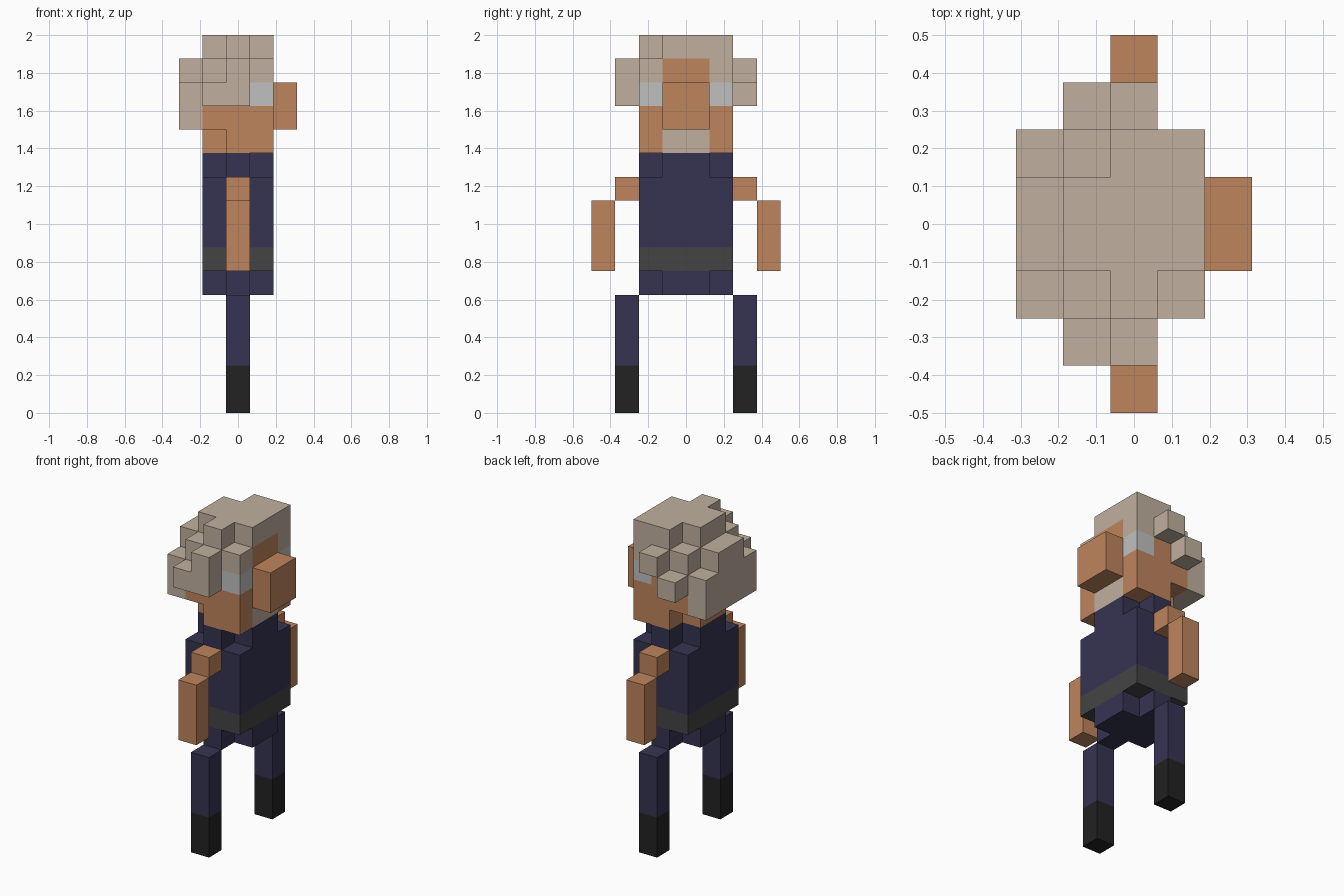
import bpy
import bmesh
from mathutils import Vector

cube = bpy.data.objects.get("Cube")
if cube:
    bpy.data.objects.remove(cube, do_unlink=True)

UNIT = 0.125                              # edge of one block
ORIGIN = Vector((-2.5, -4.0, 0.0))        # grid corner, in blocks


def srgb(hex_code):
    vals = [int(hex_code[i:i + 2], 16) / 255 for i in (0, 2, 4)]
    return [v / 12.92 if v <= 0.04045 else ((v + 0.055) / 1.055) ** 2.4
            for v in vals] + [1.0]


def make_material(name, hex_code):
    mat = bpy.data.materials.new(name)
    mat.use_nodes = True
    mat.diffuse_color = srgb(hex_code)
    mat.node_tree.nodes["Principled BSDF"].inputs["Base Color"].default_value = srgb(hex_code)
    return mat


HAIR = make_material("grey_beige_hair", "C0B09F")
SKIN = make_material("tan_skin", "BF855D")
NAVY = make_material("navy_cloth", "363452")
BELT = make_material("dark_grey_belt", "444444")
BOOT = make_material("black_boots", "222222")
EYES = make_material("light_grey_eyes", "C0C0C0")


def part(name, mat, *boxes):
    """Fuse boxes (x0, x1, y0, y1, z0, z1 in blocks) into one outer skin."""
    cells = {(x, y, z) for a, b, c, d, e, f in boxes
             for x in range(a, b) for y in range(c, d) for z in range(e, f)}
    bm = bmesh.new()
    for cell in cells:
        for axis in range(3):
            for side in (0, 1):
                beside = list(cell)
                beside[axis] += 2 * side - 1
                if tuple(beside) in cells:
                    continue
                corners = []
                for u, v in ((0, 0), (1, 0), (1, 1), (0, 1)):
                    p = Vector(cell)
                    p[axis] += side
                    p[(axis + 1) % 3] += u
                    p[(axis + 2) % 3] += v
                    corners.append(bm.verts.new((p + ORIGIN) * UNIT))
                bm.faces.new(corners if side else corners[::-1])
    bmesh.ops.remove_doubles(bm, verts=bm.verts, dist=0.001)
    bmesh.ops.dissolve_limit(bm, angle_limit=0.01, verts=bm.verts, edges=bm.edges)
    mesh = bpy.data.meshes.new(name)
    bm.to_mesh(mesh)
    bm.free()
    mesh.materials.append(mat)
    obj = bpy.data.objects.new(name, mesh)
    bpy.context.scene.collection.objects.link(obj)
    return obj


def pair(name, mat, *boxes):
    """One part on the -y side and its mirror on the +y side."""
    part("front_" + name, mat, *boxes)
    part("back_" + name, mat, *[(a, b, 8 - d, 8 - c, e, f) for a, b, c, d, e, f in boxes])


# Legs and boots
pair("boot", BOOT, (2, 3, 1, 2, 0, 2))
pair("leg", NAVY, (2, 3, 1, 2, 2, 5))

# Body: cross-shaped hips and shoulders around a full torso
part("hips", NAVY, (1, 4, 3, 5, 5, 6), (2, 3, 2, 6, 5, 6))
part("belt", BELT, (1, 4, 2, 6, 6, 7))
part("shirt", NAVY, (1, 4, 2, 6, 7, 10), (1, 4, 3, 5, 10, 11), (2, 3, 2, 6, 10, 11))

# Bent arms
pair("arm", SKIN, (2, 3, 1, 2, 9, 10), (2, 3, 0, 1, 6, 9))

# Head: jaw, nape, cheeks, middle of the face and forehead
part("head", SKIN,
     (2, 3, 2, 6, 11, 12), (3, 4, 2, 3, 11, 12), (3, 4, 5, 6, 11, 12),
     (1, 2, 3, 5, 11, 12),
     (1, 4, 2, 6, 12, 13),
     (1, 3, 2, 6, 13, 14), (3, 4, 3, 5, 13, 15))
part("nose", SKIN, (4, 5, 3, 5, 12, 14))
part("chin_beard", HAIR, (3, 4, 3, 5, 11, 12))
pair("eye", EYES, (3, 4, 2, 3, 13, 14))

# Hair: crown, stepped back and side tufts
part("hair", HAIR,
     (1, 4, 3, 5, 15, 16), (2, 4, 5, 6, 15, 16), (2, 3, 2, 3, 15, 16),   # crown
     (1, 3, 2, 6, 14, 15), (3, 4, 2, 3, 14, 15), (3, 4, 5, 6, 14, 15),   # band
     (0, 1, 2, 6, 12, 14), (0, 1, 3, 5, 14, 15),                         # back
     (1, 3, 1, 2, 13, 14), (2, 3, 1, 2, 14, 15),                         # -y tufts
     (1, 2, 6, 7, 13, 14), (2, 3, 6, 7, 14, 15))                         # +y tufts
